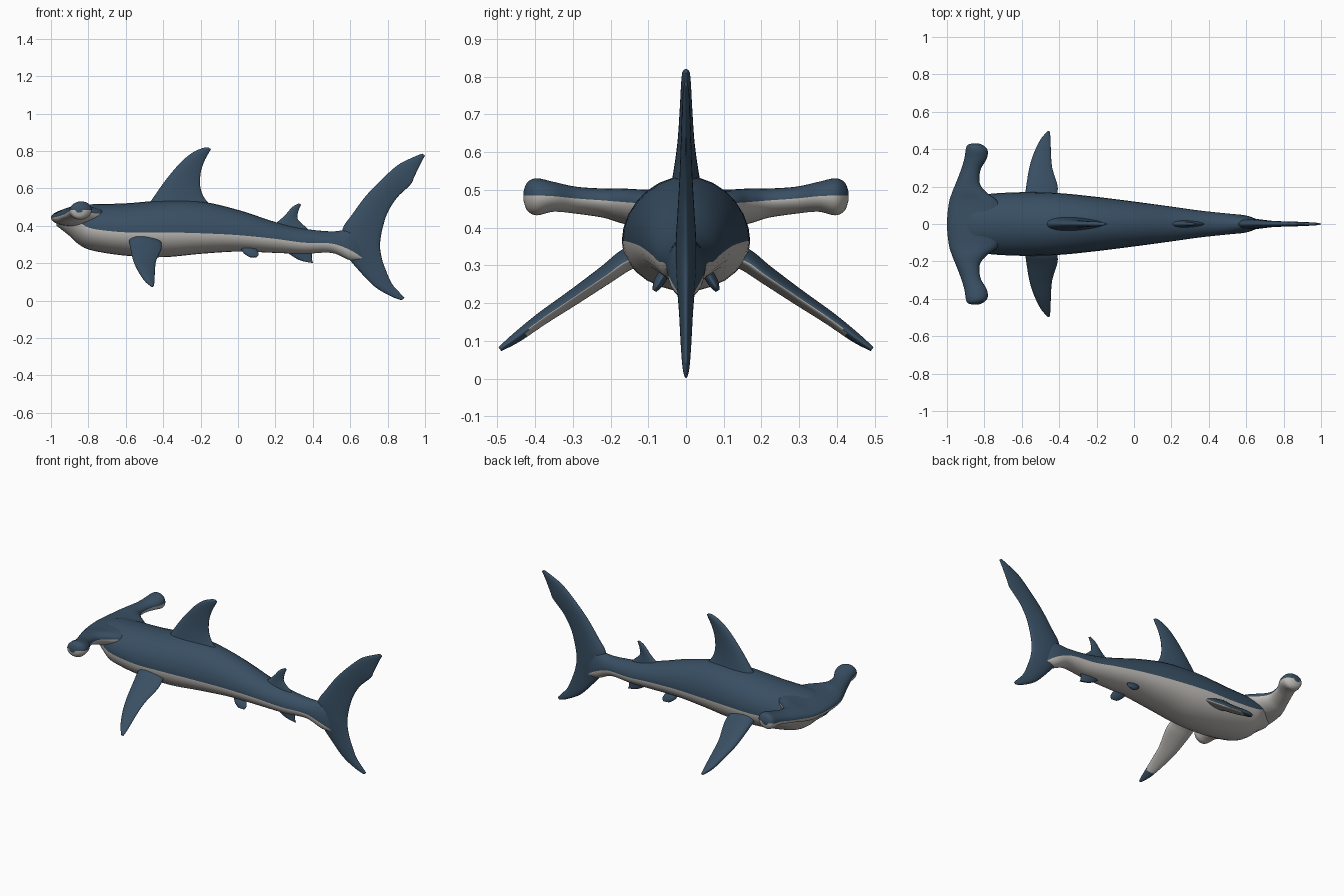
import bpy
import bmesh
from math import cos, sin, pi
from mathutils import Vector

cube = bpy.data.objects.get("Cube")
if cube:
    bpy.data.objects.remove(cube, do_unlink=True)


def make_material(name, colour):
    mat = bpy.data.materials.new(name)
    mat.use_nodes = True
    mat.diffuse_color = colour
    mat.node_tree.nodes["Principled BSDF"].inputs["Base Color"].default_value = colour
    return mat


MATERIALS = [make_material("slate blue skin", (0.04, 0.078, 0.125, 1)),
             make_material("pale grey belly", (0.52, 0.50, 0.47, 1))]
BLUE, PALE = 0, 1
SEGMENTS = 28


def smooth_rows(rows, steps=6):
    """Catmull-Rom interpolation through rows of numbers."""
    result = []
    last = len(rows) - 1
    for i in range(last):
        before, start, end, after = (rows[max(i - 1, 0)], rows[i],
                                     rows[i + 1], rows[min(i + 2, last)])
        for k in range(steps):
            t = k / steps
            result.append([
                b + (c - a) * t / 2 + (2 * a - 5 * b + 4 * c - d) * t * t / 2
                + (3 * b - a - 3 * c + d) * t ** 3 / 2
                for a, b, c, d in zip(before, start, end, after)])
    result.append(list(rows[last]))
    return result


def loft(name, sections, normal, colour_rule, bulge=0.0):
    """Skin sections of (edge point, opposite edge point, rise, drop)."""
    bm = bmesh.new()
    normal = Vector(normal).normalized()
    rings = []
    for edge, opposite, rise, drop in sections:
        edge, opposite = Vector(edge), Vector(opposite)
        middle, half = (edge + opposite) / 2, (edge - opposite) / 2
        ring = []
        for j in range(SEGMENTS):
            angle = 2 * pi * j / SEGMENTS
            height = max(rise if sin(angle) > 0 else drop, 0.001)
            swell = 1 + bulge * cos(angle)
            ring.append(bm.verts.new(middle + half * cos(angle)
                                     + normal * height * sin(angle) * swell))
        rings.append(ring)
    for ring, following in zip(rings, rings[1:]):
        for j in range(SEGMENTS):
            k = (j + 1) % SEGMENTS
            face = bm.faces.new((ring[j], ring[k], following[k], following[j]))
            face.material_index = colour_rule(face.calc_center_median(),
                                              j < SEGMENTS // 2)
    for ring in (rings[0], rings[-1]):
        bm.faces.new(ring)
    bmesh.ops.recalc_face_normals(bm, faces=bm.faces[:])
    mesh = bpy.data.meshes.new(name)
    bm.to_mesh(mesh)
    bm.free()
    mesh.shade_smooth()
    for mat in MATERIALS:
        mesh.materials.append(mat)
    obj = bpy.data.objects.new(name, mesh)
    bpy.context.collection.objects.link(obj)
    return obj


def countershade(centre, upper):
    return BLUE if upper else PALE


def all_blue(centre, upper):
    return BLUE


def upright_fin(name, rows):
    """Rows: leading x, z, trailing x, z, half thickness."""
    sections = [((lx, 0, lz), (tx, 0, tz), th, th)
                for lx, lz, tx, tz, th in smooth_rows(rows)]
    loft(name, sections, (0, 1, 0), all_blue, bulge=0.3)


def paired_fin(name, rows, normal, colour_rule):
    """Rows: leading x, y, z, trailing x, y, z, half thickness."""
    for side, label in ((1, "left"), (-1, "right")):
        sections = [((lx, side * ly, lz), (tx, side * ty, tz), th, th)
                    for lx, ly, lz, tx, ty, tz, th in smooth_rows(rows)]
        loft(f"{label}_{name}", sections,
             (normal[0], side * normal[1], normal[2]), colour_rule, bulge=0.3)


# Body: x, half width, back height, colour line height, belly height
body = [(-.97, .06, .47, .445, .40), (-.90, .11, .495, .44, .345),
        (-.85, .14, .51, .42, .30), (-.78, .16, .515, .385, .268),
        (-.6, .17, .52, .365, .24), (-.4, .165, .535, .365, .232),
        (-.2, .145, .53, .36, .25), (0, .12, .485, .35, .262),
        (.2, .093, .42, .33, .255), (.35, .072, .385, .31, .25),
        (.5, .056, .37, .305, .255), (.6, .045, .38, .27, .215),
        (.67, .02, .36, .225, .215)]
loft("body", [((x, w, line), (x, -w, line), top - line, line - low)
              for x, w, top, line, low in smooth_rows(body)],
     (0, 0, 1), countershade)

# Hammer head: y, leading x, z, trailing x, z, rise, drop
half_head = [(0, -1, .445, -.70, .47, .045, .06),
             (.11, -.99, .445, -.72, .465, .045, .055),
             (.17, -.972, .447, -.79, .468, .045, .045),
             (.22, -.952, .453, -.825, .472, .04, .035),
             (.29, -.925, .462, -.82, .477, .038, .032),
             (.35, -.907, .475, -.787, .483, .042, .037),
             (.395, -.9, .48, -.783, .485, .048, .05),
             (.42, -.892, .484, -.805, .485, .036, .04),
             (.43, -.87, .485, -.83, .485, .012, .015)]
head = [(-row[0],) + row[1:] for row in half_head[:0:-1]] + half_head
loft("hammer_head", [((lx, y, lz), (tx, y, tz), rise, drop)
                     for y, lx, lz, tx, tz, rise, drop in smooth_rows(head)],
     (0, 0, 1), countershade)

# Fins along the middle of the back and belly
upright_fin("dorsal_fin", [
    (-.50, .48, -.08, .47, .045), (-.46, .54, -.165, .53, .034),
    (-.39, .64, -.20, .60, .022), (-.31, .735, -.2, .68, .016),
    (-.245, .79, -.18, .745, .013), (-.19, .815, -.153, .795, .01),
    (-.16, .82, -.145, .81, .005)])
upright_fin("second_dorsal_fin", [
    (.17, .39, .40, .36, .022), (.21, .42, .36, .395, .016),
    (.25, .455, .32, .435, .012), (.29, .50, .322, .475, .009),
    (.325, .52, .337, .513, .004)])
upright_fin("anal_fin", [
    (.25, .27, .40, .265, .015), (.28, .245, .395, .24, .012),
    (.33, .216, .397, .215, .008), (.385, .203, .403, .2, .004)])

# Tail fin from upper tip to lower tip
upright_fin("tail_fin", [
    (.985, .786, 1, .775, .004), (.95, .772, .975, .73, .008),
    (.88, .74, .942, .66, .01), (.83, .705, .922, .62, .012),
    (.75, .63, .85, .55, .014), (.68, .555, .80, .47, .017),
    (.61, .46, .775, .395, .022), (.56, .385, .762, .33, .026),
    (.565, .30, .76, .28, .026), (.595, .225, .767, .235, .022),
    (.64, .168, .78, .19, .018), (.73, .075, .82, .095, .013),
    (.82, .022, .862, .045, .009), (.875, .002, .89, .014, .004)])


# Pectoral fins: blue above and at the tips, pale below
def pectoral_colour(centre, upper):
    return BLUE if upper or abs(centre.y) > .42 else PALE


paired_fin("pectoral_fin", [
    (-.59, .10, .345, -.42, .10, .33, .035),
    (-.582, .16, .315, -.41, .16, .31, .028),
    (-.575, .21, .278, -.41, .21, .275, .024),
    (-.56, .30, .214, -.437, .30, .214, .02),
    (-.535, .38, .16, -.444, .38, .16, .017),
    (-.50, .45, .108, -.446, .45, .108, .013),
    (-.465, .493, .078, -.45, .493, .078, .006)], (0, .6, .8), pectoral_colour)

# Small pelvic fins
paired_fin("pelvic_fin", [
    (.01, .05, .29, .09, .05, .29, .014),
    (.02, .065, .268, .105, .065, .265, .014),
    (.035, .075, .25, .11, .077, .245, .012),
    (.06, .083, .234, .1, .084, .232, .006)], (0, .85, .5), all_blue)
